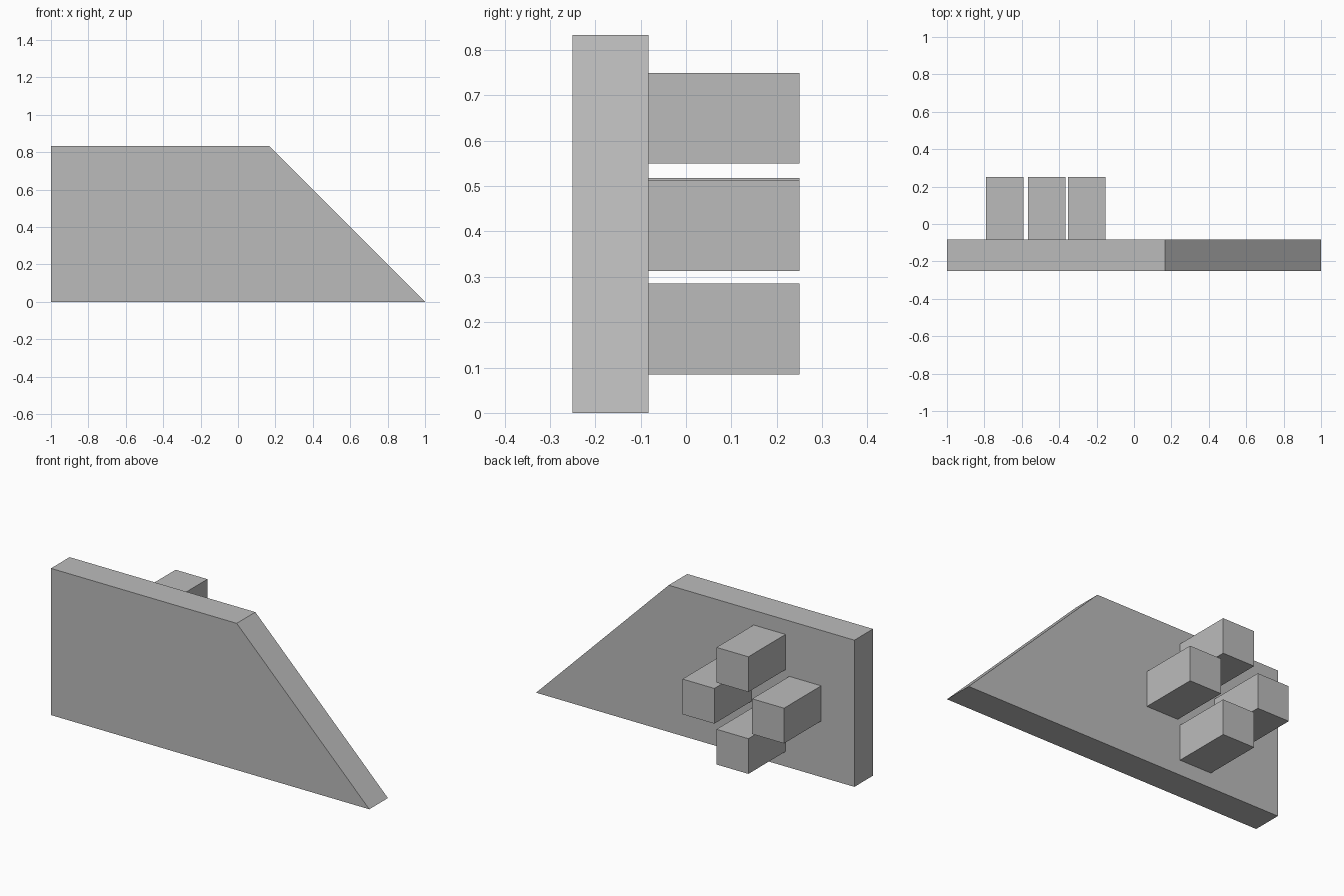
import bpy

cube = bpy.data.objects.get("Cube")
if cube:
    bpy.data.objects.remove(cube, do_unlink=True)

# Single plain grey material
GREY = (0.5, 0.5, 0.5, 1.0)
grey = bpy.data.materials.new("plain_grey")
grey.use_nodes = True
grey.diffuse_color = GREY
grey.node_tree.nodes["Principled BSDF"].inputs["Base Color"].default_value = GREY


def extrude_profile(name, profile, y_front, y_back):
    """Flat-faced prism from an (x, z) outline, counter-clockwise from the front."""
    n = len(profile)
    verts = [(x, y, z) for y in (y_front, y_back) for x, z in profile]
    faces = [tuple(range(n)), tuple(reversed(range(n, 2 * n)))]
    for i in range(n):
        j = (i + 1) % n
        faces.append((i, i + n, j + n, j))
    mesh = bpy.data.meshes.new(name)
    mesh.from_pydata(verts, [], faces)
    mesh.materials.append(grey)
    obj = bpy.data.objects.new(name, mesh)
    bpy.context.collection.objects.link(obj)
    return obj


PLATE_FRONT, PLATE_BACK, PEG_END = -0.25, -0.083, 0.25
PEG_SIZE = 0.2

# Upright plate with one sloping end
extrude_profile("plate", [(-1, 0), (1, 0), (0.167, 0.833), (-1, 0.833)],
                PLATE_FRONT, PLATE_BACK)

# Four square pegs in a cross on the back, by lower corner (x, z)
pegs = {
    "upper_peg": (-0.567, 0.55),
    "lower_peg": (-0.567, 0.085),
    "left_peg": (-0.353, 0.313),
    "right_peg": (-0.791, 0.318),
}
for name, (x, z) in pegs.items():
    x2, z2 = x + PEG_SIZE, z + PEG_SIZE
    extrude_profile(name, [(x, z), (x2, z), (x2, z2), (x, z2)],
                    PLATE_BACK, PEG_END)
